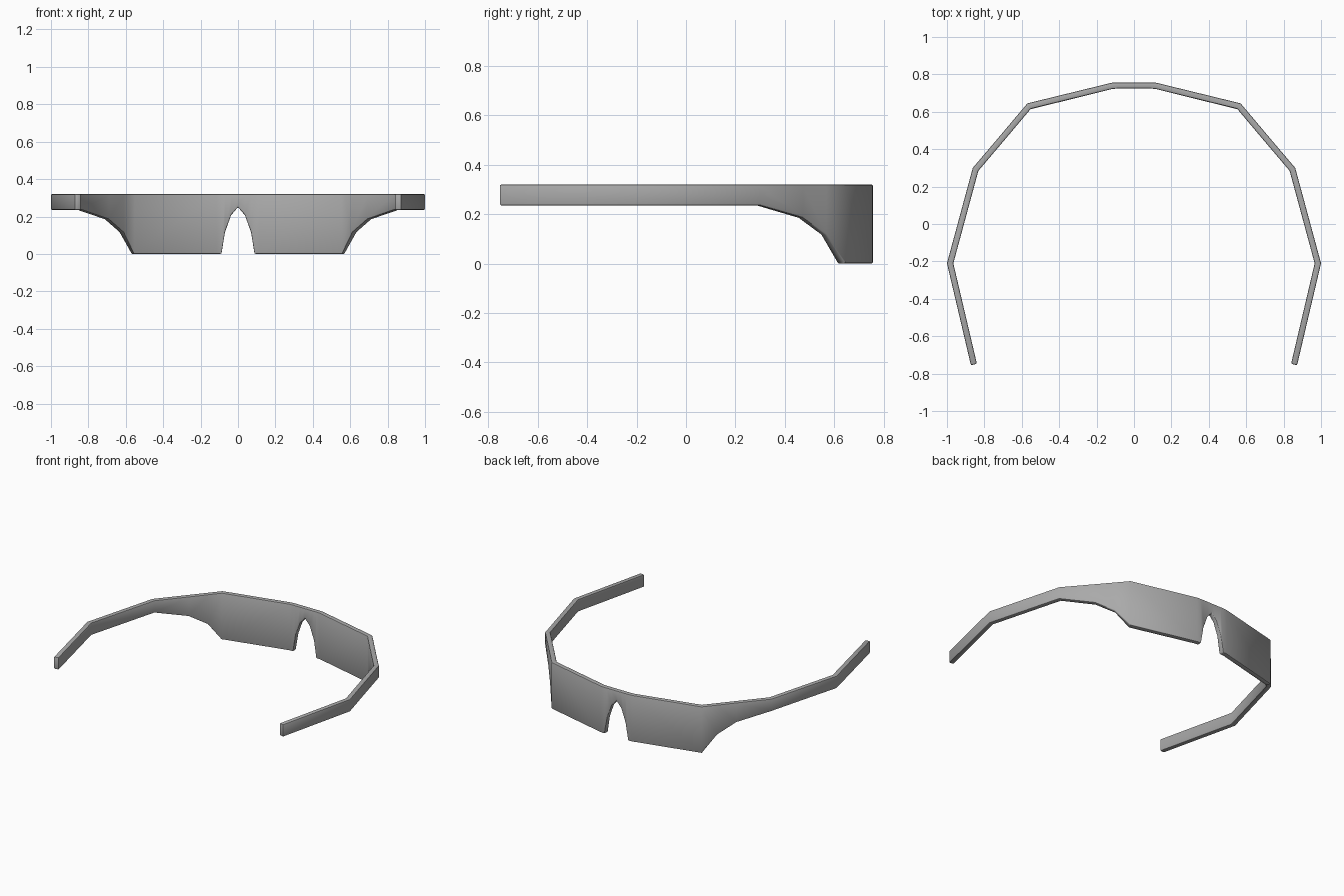
import bpy, bmesh, math

cube = bpy.data.objects.get("Cube")
if cube:
    bpy.data.objects.remove(cube, do_unlink=True)

# Single grey material
grey = bpy.data.materials.new("mid_grey")
grey.use_nodes = True
color = (0.4, 0.4, 0.4, 1)
grey.diffuse_color = color
grey.node_tree.nodes["Principled BSDF"].inputs["Base Color"].default_value = color

TOP = 0.32
# Outer plan position and lower edge height (x, y, z), from nose to temple tip
half = [
    (0, 0.757, 0.25), (0.037, 0.757, 0.207), (0.07, 0.757, 0.115), (0.09, 0.757, 0),
    (0.12, 0.755, 0), (0.57, 0.645, 0), (0.635, 0.568, 0.115), (0.715, 0.473, 0.185),
    (0.862, 0.3, 0.235), (1.0, -0.21, 0.235), (0.872, -0.755, 0.235),
]
path = [(-x, y, z) for x, y, z in half[:0:-1]] + half

# Wraparound visor with temples: one sheet, thickened inwards
bm = bmesh.new()
columns = [(bm.verts.new((x, y, z)), bm.verts.new((x, y, TOP))) for x, y, z in path]
for (a, b), (c, d) in zip(columns, columns[1:]):
    bm.faces.new((a, b, d, c))
mesh = bpy.data.meshes.new("visor_frame")
bm.to_mesh(mesh)
bm.free()
mesh.materials.append(grey)
frame = bpy.data.objects.new("visor_frame", mesh)
bpy.context.collection.objects.link(frame)

shell = frame.modifiers.new("thickness", 'SOLIDIFY')
shell.thickness = 0.033
shell.offset = -1
shell.use_even_offset = True
# Face normals point outwards from the head
if mesh.polygons[len(mesh.polygons) // 2].normal.y < 0:
    mesh.flip_normals()

# Softened rim
rim = frame.modifiers.new("soft_rim", 'BEVEL')
rim.width = 0.007
rim.segments = 2
rim.limit_method = 'ANGLE'
rim.angle_limit = math.radians(60)

bpy.ops.object.select_all(action='DESELECT')
frame.select_set(True)
bpy.context.view_layer.objects.active = frame
for name in ("thickness", "soft_rim"):
    bpy.ops.object.modifier_apply(modifier=name)
bpy.ops.object.shade_smooth_by_angle(angle=math.radians(40))
